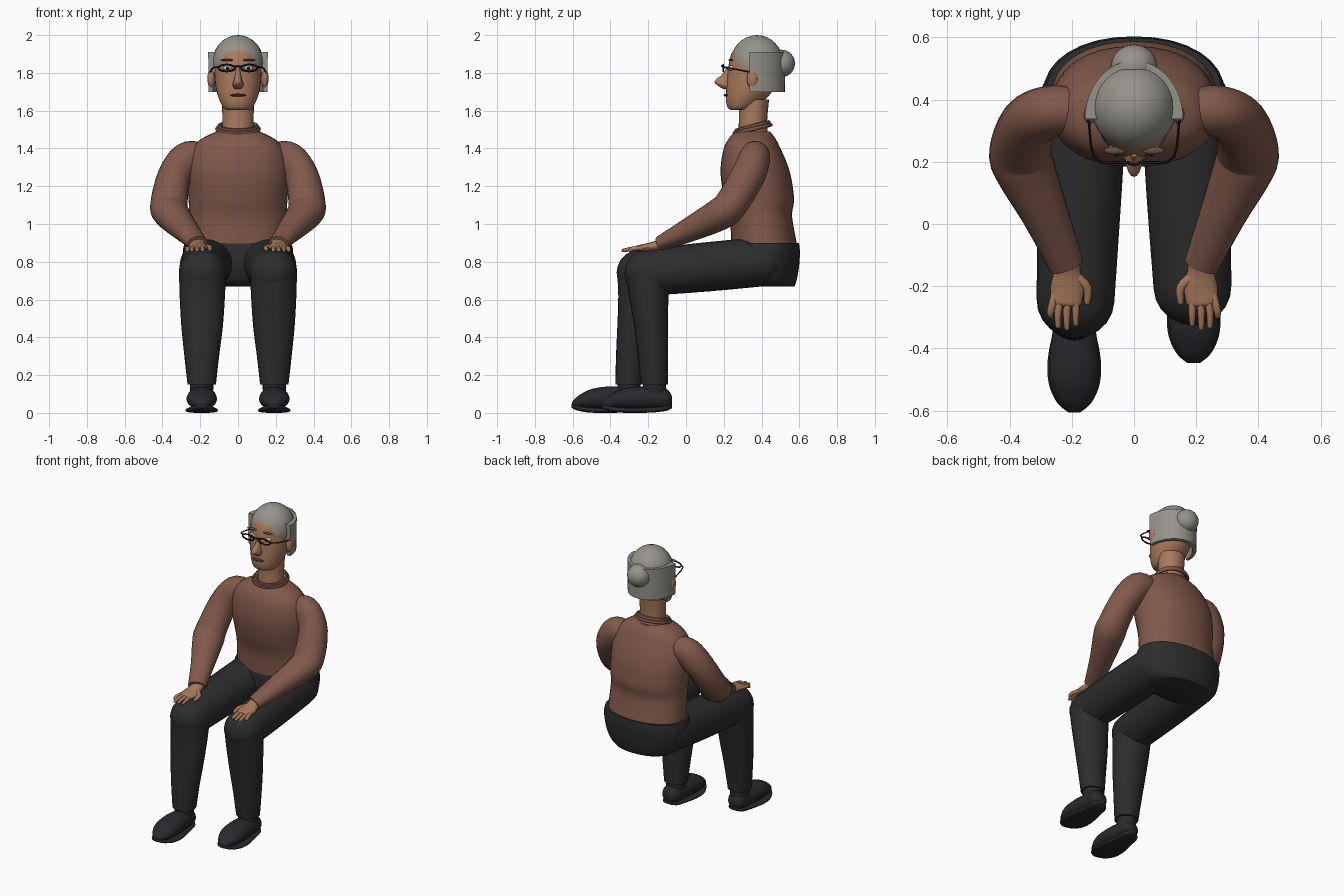
import bpy, bmesh, math
from mathutils import Vector

if "Cube" in bpy.data.objects:
    bpy.data.objects.remove(bpy.data.objects["Cube"])


def material(name, rgb):
    m = bpy.data.materials.new(name)
    m.diffuse_color = (*rgb, 1)
    m.use_nodes = True
    m.node_tree.nodes["Principled BSDF"].inputs["Base Color"].default_value = m.diffuse_color
    return m


SWEATER = material("brown wool", (.22, .10, .071))
TROUSERS = material("charcoal cloth", (.026, .026, .027))
SHOES = material("dark leather", (.022, .022, .026))
SKIN = material("skin", (.40, .195, .108))
HAIR = material("grey hair", (.30, .29, .255))
FRAME = material("black frame", (.01, .01, .011))
LIPS = material("dark lips", (.09, .035, .028))
EYE = material("eye white", (.55, .53, .48))
BROW = material("brow", (.13, .085, .06))


def finish(name, bm, mat):
    bmesh.ops.recalc_face_normals(bm, faces=bm.faces)
    me = bpy.data.meshes.new(name)
    bm.to_mesh(me)
    bm.free()
    me.materials.append(mat)
    ob = bpy.data.objects.new(name, me)
    bpy.context.collection.objects.link(ob)
    return ob


def smooth_path(st, sub):
    """Catmull-Rom samples through stations (x, y, z, r1, r2)."""
    out = []
    for i in range(len(st) - 1):
        p0, p1, p2, p3 = (st[max(i - 1, 0)], st[i], st[i + 1], st[min(i + 2, len(st) - 1)])
        for k in range(sub):
            t = k / sub
            out.append([.5 * (2 * b + (c - a) * t + (2 * a - 5 * b + 4 * c - d) * t * t
                              + (3 * b - a - 3 * c + d) * t ** 3)
                        for a, b, c, d in zip(p0, p1, p2, p3)])
    return out + [list(st[-1])]


def loft(name, st, mat, axis=None, ends=(0, 0), n=24, power=2, sub=4):
    """Skin elliptical rings along a path; ends=1 adds a rounded end."""
    st = [s if len(s) == 5 else (*s, s[3]) for s in st]
    path = smooth_path(st, sub)
    pts = [Vector(p[:3]) for p in path]
    frames = []
    for i, p in enumerate(path):
        t = (pts[min(i + 1, len(pts) - 1)] - pts[max(i - 1, 0)]).normalized()
        if axis == "Z":
            a, b = Vector((1, 0, 0)), Vector((0, 1, 0))
        elif axis == "Y":
            a, b = Vector((1, 0, 0)), Vector((0, 0, 1))
        else:
            a = t.cross(Vector((0, 0, 1))).normalized()
            b = a.cross(t)
        frames.append((pts[i], a, b, max(p[3], .001), max(p[4], .001), t))

    def dome(f, sign):
        c, a, b, r1, r2, t = f
        return [(c + t * sign * min(r1, r2) * math.sin(q), a, b,
                 r1 * math.cos(q), r2 * math.cos(q), t)
                for q in (.3, .6, .9, 1.2, 1.45)]

    head = dome(frames[0], -1)[::-1] if ends[0] else []
    tail = dome(frames[-1], 1) if ends[1] else []
    bm = bmesh.new()
    rings = []
    for c, a, b, r1, r2, _ in head + frames + tail:
        ring = []
        for k in range(n):
            q = 2 * math.pi * k / n
            u, v = math.cos(q), math.sin(q)
            u = math.copysign(abs(u) ** (2 / power), u)
            v = math.copysign(abs(v) ** (2 / power), v)
            ring.append(bm.verts.new(c + a * r1 * u + b * r2 * v))
        rings.append(ring)
    for r, s in zip(rings, rings[1:]):
        for k in range(n):
            bm.faces.new((r[k], r[(k + 1) % n], s[(k + 1) % n], s[k]))
    bm.faces.new(rings[0])
    bm.faces.new(rings[-1])
    return finish(name, bm, mat)


def body(name, rows, mat, **kw):
    """Upright loft from rows (z, front y, back y, half width)."""
    return loft(name, [(0, (f + b) / 2, z, w, (b - f) / 2) for z, f, b, w in rows],
                mat, axis="Z", **kw)


def ball(name, c, r, mat, seg=24, cut=None):
    bm = bmesh.new()
    bmesh.ops.create_uvsphere(bm, u_segments=seg, v_segments=seg // 2, radius=1)
    for v in bm.verts:
        v.co = Vector(c) + Vector([v.co[i] * r[i] for i in range(3)])
    if cut:
        bmesh.ops.bisect_plane(bm, geom=bm.verts[:] + bm.edges[:] + bm.faces[:],
                               plane_co=cut[0], plane_no=cut[1], clear_inner=True)
    return finish(name, bm, mat)


def wire(name, pts, r, mat, closed=False):
    cu = bpy.data.curves.new(name, "CURVE")
    cu.dimensions = "3D"
    cu.bevel_depth, cu.bevel_resolution = r, 2
    cu.use_fill_caps = True
    sp = cu.splines.new("POLY")
    sp.points.add(len(pts) - 1)
    for p, co in zip(sp.points, pts):
        p.co = (*co, 1)
    sp.use_cyclic_u = closed
    tmp = bpy.data.objects.new(name + " curve", cu)
    bpy.context.collection.objects.link(tmp)
    dg = bpy.context.evaluated_depsgraph_get()
    me = bpy.data.meshes.new_from_object(tmp.evaluated_get(dg))
    bpy.data.objects.remove(tmp)
    me.materials.clear()
    me.materials.append(mat)
    bpy.context.collection.objects.link(bpy.data.objects.new(name, me))


def circle(n):
    return [(math.cos(2 * math.pi * k / n), math.sin(2 * math.pi * k / n)) for k in range(n)]


# torso, pelvis, neck and collar
body("sweater", [(.88, .24, .59, .265), (1.0, .235, .567, .26), (1.06, .225, .562, .258),
                 (1.13, .205, .572, .262), (1.24, .185, .558, .27), (1.32, .185, .535, .265),
                 (1.40, .20, .50, .24), (1.45, .225, .475, .195), (1.49, .26, .445, .115)],
     SWEATER, n=32, power=2.15)
body("pelvis", [(.67, .31, .575, .20), (.70, .27, .585, .245), (.77, .24, .598, .28),
                (.85, .235, .603, .292), (.90, .24, .598, .283)], TROUSERS, n=32, power=2.15)
body("neck", [(1.46, .275, .435, .086), (1.55, .28, .43, .083), (1.66, .28, .44, .085)], SKIN)
for i, s in enumerate((1, .9)):
    wire("collar_%d" % i, [(.11 * s * u, .352 + .095 * s * v, 1.503 + .014 * i + .022 * v)
                           for u, v in circle(32)], .011, SWEATER, True)

# head and hair
body("head", [(1.603, .24, .32, .055), (1.615, .222, .36, .076), (1.65, .212, .41, .096),
              (1.70, .212, .455, .113), (1.76, .216, .485, .122), (1.83, .224, .50, .125),
              (1.90, .24, .50, .12), (1.94, .27, .47, .09)], SKIN, n=32)
body("nose", [(1.83, .214, .26, .011), (1.795, .195, .26, .015), (1.757, .152, .27, .024),
              (1.735, .165, .27, .029), (1.716, .195, .27, .02)], SKIN, n=16)
ball("mouth", (0, .216, 1.682), (.042, .017, .008), LIPS)
ball("hair_cap", (0, .375, 1.85), (.137, .14, .15), HAIR, 32,
     ((0, .235, 1.875), Vector((0, .55, 1))))
ball("hair_bun", (0, .505, 1.85), (.075, .072, .073), HAIR)

# hair wrapped round the back and sides of the head
bm = bmesh.new()
cols = []
for k in range(25):
    q = math.pi * k / 24
    u, v = math.cos(q), math.sin(q)
    cols.append([bm.verts.new((rx * u, .337 + ry * v, z))
                 for rx, ry, z in ((.158, .188, 1.91), (.155, .186, 1.70),
                                   (.134, .158, 1.70), (.112, .14, 1.91))])
for a, b in zip(cols, cols[1:]):
    for j in range(4):
        bm.faces.new((a[j], b[j], b[(j + 1) % 4], a[(j + 1) % 4]))
bm.faces.new(cols[0])
bm.faces.new(cols[-1])
finish("hair_sides", bm, HAIR)

# glasses bridge
wire("glasses_bridge", [(-.018, .195, 1.832), (0, .19, 1.838), (.018, .195, 1.832)], .005, FRAME)

for s, side in ((-1, "right"), (1, "left")):
    # ears, eyes, brows and glasses
    ball(side + "_ear", (s * .142, .352, 1.77), (.02, .03, .052), SKIN)
    ball(side + "_eye", (s * .055, .24, 1.825), (.026, .02, .014), EYE, 16)
    ball(side + "_pupil", (s * .055, .225, 1.825), (.01, .008, .01), FRAME, 12)
    ball(side + "_brow", (s * .06, .236, 1.868), (.036, .012, .006), BROW, 16)
    wire(side + "_rim", [(s * .06 + .043 * u, .197 + .05 * abs(s * .06 + .043 * u) ** 2,
                          1.826 + .018 * v) for u, v in circle(20)], .005, FRAME, True)
    wire(side + "_temple", [(s * .103, .198, 1.832), (s * .128, .215, 1.829),
                            (s * .138, .25, 1.822), (s * .148, .36, 1.80)], .004, FRAME)

    # sleeve bent at the elbow
    loft(side + "_sleeve", [(s * .20, .365, 1.36, .075, .075), (s * .27, .362, 1.343, .083, .092),
                            (s * .338, .325, 1.25, .09, .09), (s * .366, .235, 1.10, .099, .088),
                            (s * .35, .175, 1.05, .097, .085), (s * .285, .03, .975, .075, .066),
                            (s * .215, -.135, .897, .056, .04)], SWEATER, ends=(1, 0))
    # hand with four fingers and a thumb
    loft(side + "_palm", [(s * .217, -.10, .91, .04, .03), (s * .215, -.15, .888, .043, .026),
                          (s * .214, -.20, .876, .054, .023), (s * .218, -.25, .872, .05, .017)],
         SKIN, ends=(1, 1), n=16)
    for k, (x0, x1, y) in enumerate(((.255, .268, -.295), (.233, .244, -.327),
                                     (.21, .216, -.333), (.188, .187, -.32))):
        loft("%s_finger_%d" % (side, k), [(s * x0, -.23, .873, .013), (s * x1, -.28, .87, .012),
                                          (s * x1, y, .86, .009)], SKIN, ends=(1, 1), n=10, sub=2)
    loft(side + "_thumb", [(s * .185, -.17, .882, .017), (s * .15, -.205, .874, .015),
                           (s * .15, -.25, .865, .01)], SKIN, ends=(1, 1), n=10, sub=3)

    # thigh, lower leg and ankle; the right foot is further forward
    knee, ankle = (-.245, -.302) if s < 0 else (-.203, -.167)
    loft(side + "_thigh", [(s * .162, .40, .80, .14, .13), (s * .175, .10, .772, .135, .13),
                           (s * .188, knee, .742, .125, .122)], TROUSERS, ends=(1, 1))
    mid = (knee + ankle) / 2
    loft(side + "_lower_leg", [(s * .188, knee, .745, .124, .12),
                               (s * .189, knee * .85 + ankle * .15, .62, .12, .105),
                               (s * .190, mid, .46, .11, .09),
                               (s * .192, mid * .4 + ankle * .6, .30, .092, .08),
                               (s * .192, ankle, .15, .075, .072)],
         TROUSERS, axis="Z", ends=(0, 0))
    loft(side + "_ankle", [(s * .192, ankle, .08, .06), (s * .192, ankle, .17, .062)],
         SHOES, axis="Z", sub=1)

    # shoe upper and sole
    heel = -.233 if s < 0 else -.075
    for part, rows in (("shoe", ((0, .065, .03, .025), (.03, .073, .058, .056),
                                 (.10, .077, .068, .063), (.20, .076, .08, .062),
                                 (.28, .070, .077, .052), (.34, .055, .052, .033),
                                 (.37, .046, .02, .012))),
                       ("sole", ((0, .034, .02, .01), (.03, .025, .055, .014),
                                 (.10, .016, .066, .014), (.20, .014, .085, .014),
                                 (.28, .016, .082, .014), (.34, .026, .056, .014),
                                 (.372, .036, .02, .01)))):
        loft(side + "_" + part, [(s * .192, heel - d, z, w, h) for d, z, w, h in rows],
             SHOES, axis="Y", power=2 if part == "shoe" else 3)

# smooth shading with crisp part edges
meshes = [o for o in bpy.context.scene.objects if o.type == "MESH"]
for o in meshes:
    o.select_set(True)
bpy.context.view_layer.objects.active = meshes[0]
bpy.ops.object.shade_smooth_by_angle(angle=math.radians(45))
